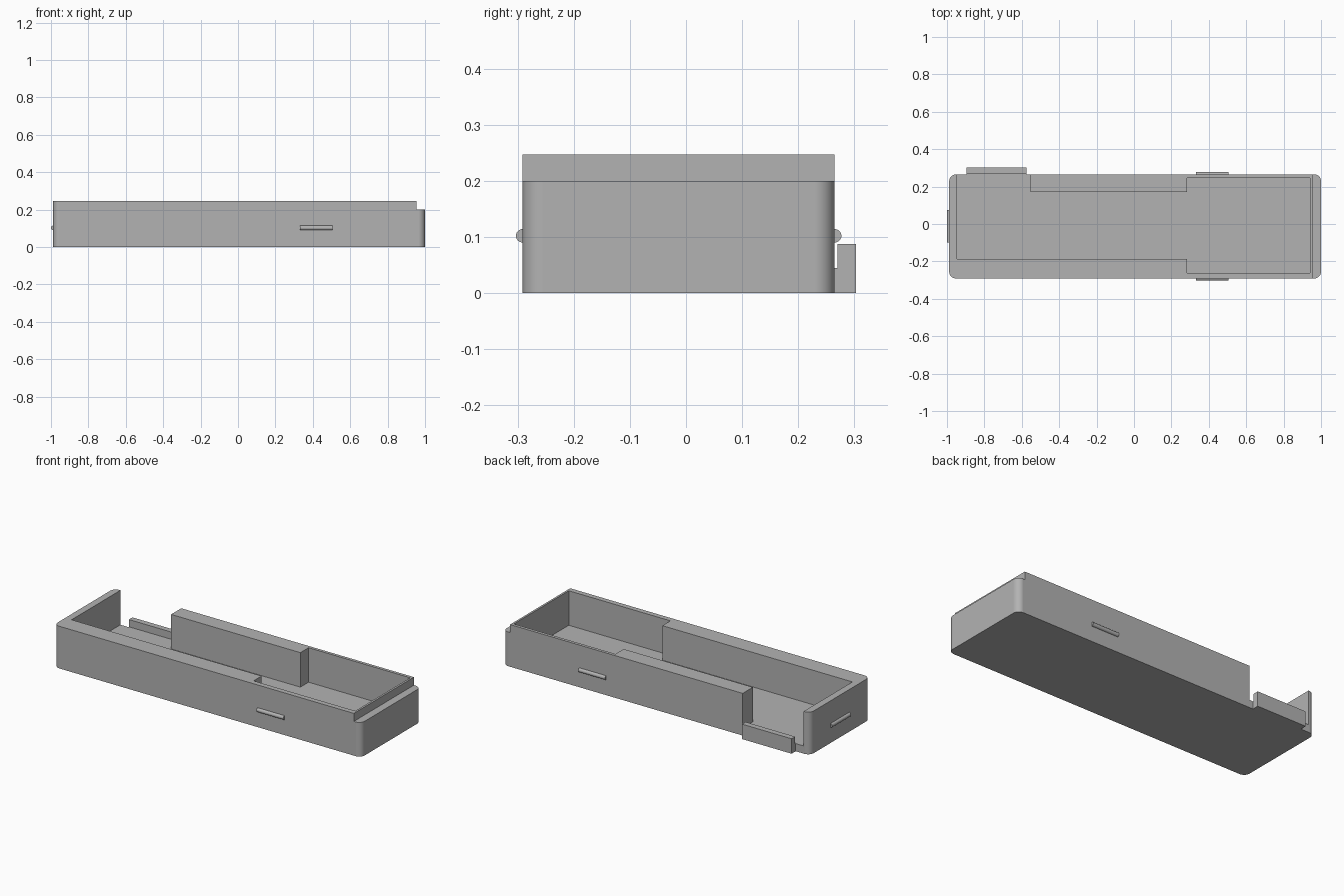
import bpy, bmesh, math

cube = bpy.data.objects.get("Cube")
if cube:
    bpy.data.objects.remove(cube, do_unlink=True)

grey = bpy.data.materials.new("plain grey")
grey.use_nodes = True
colour = (0.45, 0.45, 0.45, 1)
grey.diffuse_color = colour
grey.node_tree.nodes["Principled BSDF"].inputs["Base Color"].default_value = colour

# Main sizes
LEFT, RIGHT, FRONT, BACK = 1.0, -0.988, -0.291, 0.265
HEIGHT, FLOOR, STEP = 0.247, 0.045, 0.2
CORNER, ARC = 0.036, 12
BUMP_Z, BUMP_R = 0.102, 0.012


def prism(name, outline, z0, z1):
    """Extrude a flat outline between two heights."""
    bm = bmesh.new()
    face = bm.faces.new([bm.verts.new((x, y, z0)) for x, y in outline])
    top = bmesh.ops.extrude_face_region(bm, geom=[face])["geom"]
    for v in top:
        if isinstance(v, bmesh.types.BMVert):
            v.co.z = z1
    bmesh.ops.recalc_face_normals(bm, faces=bm.faces)
    mesh = bpy.data.meshes.new(name)
    bm.to_mesh(mesh)
    bm.free()
    mesh.materials.append(grey)
    obj = bpy.data.objects.new(name, mesh)
    bpy.context.collection.objects.link(obj)
    return obj


def box_outline(x0, x1, y0, y1):
    return [(x0, y0), (x1, y0), (x1, y1), (x0, y1)]


def rounded_outline(x0, x1, y0, y1, r):
    centres = [(x1 - r, y1 - r), (x0 + r, y1 - r), (x0 + r, y0 + r), (x1 - r, y0 + r)]
    points = []
    for q, (cx, cy) in enumerate(centres):
        for i in range(ARC + 1):
            a = math.pi / 2 * (q + i / ARC)
            points.append((cx + r * math.cos(a), cy + r * math.sin(a)))
    return points


def activate(obj):
    bpy.ops.object.select_all(action="DESELECT")
    obj.select_set(True)
    bpy.context.view_layer.objects.active = obj


def cut(obj, cutter):
    cutter.hide_render = True
    mod = obj.modifiers.new("cut", "BOOLEAN")
    mod.operation, mod.solver, mod.object = "DIFFERENCE", "EXACT", cutter
    activate(obj)
    bpy.ops.object.modifier_apply(modifier=mod.name)
    bpy.data.objects.remove(cutter, do_unlink=True)


# Tray body with rounded upright corners
tray = prism("tray_body", rounded_outline(RIGHT, LEFT, FRONT, BACK, CORNER), 0, HEIGHT)

# Cavity: narrow bay, wide bay and the opening through the back wall
cavity = [(-0.947, -0.187), (0.284, -0.187), (0.284, -0.261), (0.942, -0.261),
          (0.942, 0.247), (0.284, 0.247), (0.284, 0.171), (-0.553, 0.171),
          (-0.553, 0.4), (-0.947, 0.4)]
cut(tray, prism("cavity_cutter", cavity, FLOOR, 0.4))

# Lowered ledge along the left end
cut(tray, prism("ledge_cutter", box_outline(0.954, 1.2, -0.5, 0.5), STEP, 0.4))

activate(tray)
bpy.ops.object.shade_smooth_by_angle(angle=math.radians(30))
weighted = tray.modifiers.new("even_normals", "WEIGHTED_NORMAL")
weighted.keep_sharp = True

# Clip outside the opening: low bridge and upright tab
prism("clip_bridge", box_outline(-0.896, -0.575, BACK - 0.005, 0.272), 0, FLOOR)
prism("clip_tab", box_outline(-0.896, -0.575, 0.27, 0.303), 0, 0.0875)


# Rounded snap ridges on the walls
def ridge(name, location, length, rotation):
    bpy.ops.mesh.primitive_cylinder_add(vertices=32, radius=BUMP_R, depth=length,
                                        location=location, rotation=rotation)
    obj = bpy.context.object
    obj.name = name
    obj.data.materials.append(grey)
    bpy.ops.object.shade_smooth_by_angle(angle=math.radians(30))


quarter = math.pi / 2
ridge("front_ridge", (0.418, FRONT, BUMP_Z), 0.174, (0, quarter, 0))
ridge("back_ridge", (0.418, BACK, BUMP_Z), 0.174, (0, quarter, 0))
ridge("right_end_ridge", (RIGHT, -0.012, BUMP_Z), 0.174, (quarter, 0, 0))
